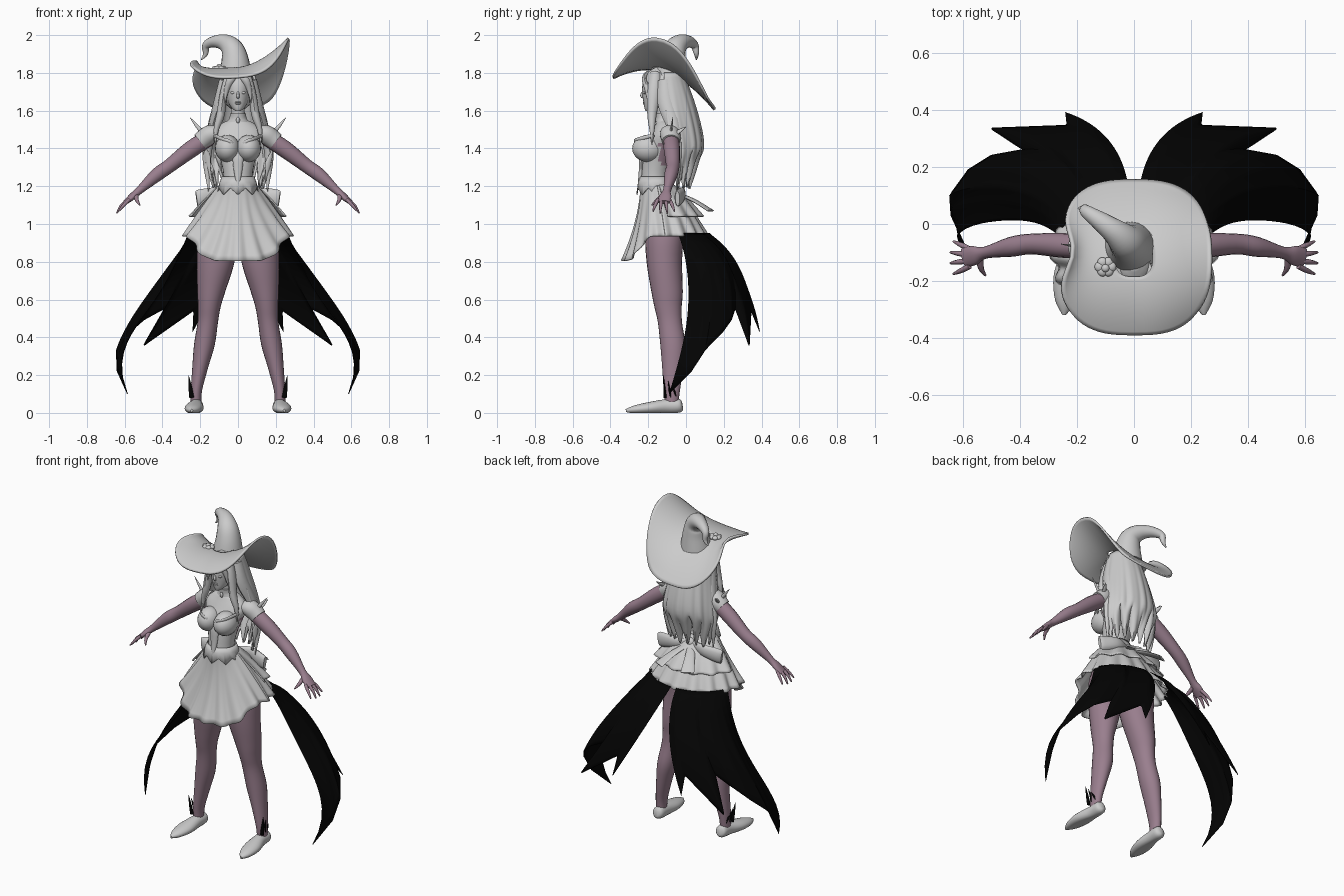
import bpy, bmesh, math
from math import sin, cos, pi, radians, exp
from mathutils import Vector

cube = bpy.data.objects.get("Cube")
if cube:
    bpy.data.objects.remove(cube)


def material(name, rgb):
    m = bpy.data.materials.new(name)
    m.use_nodes = True
    m.diffuse_color = (*rgb, 1)
    m.node_tree.nodes["Principled BSDF"].inputs["Base Color"].default_value = (*rgb, 1)
    return m


GREY = material("light grey", (.6, .6, .6))
SKIN = material("mauve skin", (.32, .21, .27))
BLACK = material("black cloth", (.001, .001, .001))


def finish(name, bm, mat, thick=0, angle=50):
    bmesh.ops.recalc_face_normals(bm, faces=bm.faces)
    me = bpy.data.meshes.new(name)
    bm.to_mesh(me)
    bm.free()
    me.materials.append(mat)
    me.shade_smooth()
    me.set_sharp_from_angle(angle=radians(angle))
    ob = bpy.data.objects.new(name, me)
    bpy.context.collection.objects.link(ob)
    if thick:
        mod = ob.modifiers.new("thickness", "SOLIDIFY")
        mod.thickness, mod.offset = thick, 0
    return ob


def skin_rows(name, rows, mat, closed=True, cap=True, thick=0):
    """Bridge rows of points into a surface."""
    bm = bmesh.new()
    vs = [[bm.verts.new(p) for p in row] for row in rows]
    n = len(vs[0])
    for a, b in zip(vs, vs[1:]):
        for j in range(n if closed else n - 1):
            k = (j + 1) % n
            bm.faces.new((a[j], a[k], b[k], b[j]))
    if cap and closed:
        bm.faces.new(vs[0])
        bm.faces.new(vs[-1])
    return finish(name, bm, mat, thick)


def spline(keys, steps):
    """Smooth curve through points of any dimension."""
    k = [Vector(p) for p in keys]
    k = [k[0]] + k + [k[-1]]
    out = []
    for a, b, c, d in zip(k, k[1:], k[2:], k[3:]):
        for i in range(steps):
            t = i / steps
            out.append(b + (c - a) * (t / 2) + (a * 2 - b * 5 + c * 4 - d) * (t * t / 2)
                       + (b * 3 - a - c * 3 + d) * (t ** 3 / 2))
    return out + [k[-1]]


def ring(n):
    return [(cos(2 * pi * j / n), sin(2 * pi * j / n)) for j in range(n)]


def stack(name, keys, mat, seg=24, steps=4):
    """Horizontal ellipses: x, y, z, half width, half depth."""
    rows = [[(x + rx * c, y + ry * s, z) for c, s in ring(seg)]
            for x, y, z, rx, ry in spline(keys, steps)]
    return skin_rows(name, rows, mat)


def tube(name, keys, mat, ref=(0, 0, 1), seg=12, steps=4, floor=-1):
    """Tapered sweep: x, y, z, half width, half thickness."""
    pts = spline(keys, steps)
    rows = []
    for i, p in enumerate(pts):
        d = (pts[min(i + 1, len(pts) - 1)] - pts[max(i - 1, 0)]).to_3d()
        side = d.cross(Vector(ref)).normalized()
        up = side.cross(d).normalized()
        row = [p.to_3d() + side * (c * p[3]) + up * (s * p[4]) for c, s in ring(seg)]
        for v in row:
            v.z = max(v.z, floor)
        rows.append(row)
    return skin_rows(name, rows, mat)


def ball(name, loc, size, mat=GREY):
    bm = bmesh.new()
    bmesh.ops.create_uvsphere(bm, u_segments=20, v_segments=12, radius=1)
    for v in bm.verts:
        v.co = Vector(a * b + c for a, b, c in zip(v.co, size, loc))
    return finish(name, bm, mat)


def smooth(lo, hi, v):
    t = min(max((v - lo) / (hi - lo), 0), 1)
    return t * t * (3 - 2 * t)


# Torso and neck, with bare skin at the sides of the back
torso = stack("torso", [(0, -.12, 1.08, .12, .1), (0, -.16, 1.2, .085, .08), (0, -.165, 1.25, .076, .072),
                        (0, -.15, 1.33, .09, .08), (0, -.13, 1.41, .115, .09), (0, -.11, 1.48, .135, .075),
                        (0, -.105, 1.53, .09, .055), (0, -.11, 1.56, .042, .042), (0, -.125, 1.64, .034, .036)], GREY)
torso.data.materials.append(SKIN)
for f in torso.data.polygons:
    if f.center.y > -.14 and 1.3 < f.center.z < 1.42 and abs(f.center.x) > .04:
        f.material_index = 1
stack("collar", [(0, -.11, 1.54, .06, .052), (0, -.115, 1.56, .046, .046), (0, -.12, 1.585, .042, .044)], GREY)
ball("collar_jewel", (0, -.165, 1.55), (.01, .008, .016))
tube("bodice_panel", [(0, -.215, 1.42, .03, .012), (0, -.235, 1.36, .03, .012), (0, -.238, 1.28, .022, .012),
                      (0, -.25, 1.18, .004, .008)], GREY, (0, 1, 0))

# Head and face
stack("head", [(0, -.2, 1.597, .012, .014), (0, -.18, 1.615, .034, .04), (0, -.16, 1.65, .054, .066),
               (0, -.148, 1.7, .065, .085), (0, -.14, 1.75, .067, .088), (0, -.135, 1.8, .055, .07),
               (0, -.13, 1.83, .02, .03)], GREY)
tube("nose", [(0, -.226, 1.705, .005, .004), (0, -.234, 1.68, .008, .009), (0, -.228, 1.667, .008, .004)],
     GREY, (0, 1, 0), 8)
for z in (1.637, 1.645):
    ball("lip", (0, -.222, z), (.015, .007, .005))

# Hair: scalp, and a long fall with a ragged hem
ball("hair_cap", (0, -.1, 1.71), (.09, .105, .11))
fall = spline([(.08, -.1, .08, 1.8), (.125, -.09, .135, 1.62), (.165, -.07, .155, 1.43),
               (.17, -.065, .125, 1.3), (.14, -.06, .08, 1.18)], 5)
rows = []
for i, (rx, cy, ry, z) in enumerate(fall):
    v = i / (len(fall) - 1)
    row = []
    for j in range(89):
        a = radians((j - 44) * (2.3 - .3 * v))
        tooth = abs((j / 11) % 1 - .5) * 2
        lift = (.13 + .05 * cos(j / 5)) * tooth * smooth(.45, 1, v)
        r = 1 + .04 * v * cos(j * 2 * pi / 11) + .02 * v * sin(j * .9)
        row.append((rx * r * sin(a), cy + ry * r * cos(a), z + lift))
    rows.append(row)
skin_rows("hair_fall", rows, GREY, closed=False, thick=.014)

# Hat: curled brim, bent crown, rosette
rows = []
for i in range(17):
    r = .25 + .75 * i / 16
    row = []
    for c, s in ring(72):
        x = .27 * r * math.copysign(abs(c) ** .72, c)
        y = -.117 + .27 * r * math.copysign(abs(s) ** .78, s)
        u = x / .27
        z = 1.825 - (1.4 if y < -.2 else 1.75) * (y + .2) ** 2 + .06 * x
        if u > 0:
            z += .145 * u ** 1.8 * max(0, 1 - abs((y + .15) / .27) ** 2.5)
        else:
            dent = exp(-((y + .09) / .1) ** 2)
            z += (.045 + .02 * dent) * u ** 4
            x *= 1 - .2 * dent * u * u
        row.append((x, y, z))
    rows.append(row)
skin_rows("hat_brim", rows, GREY, cap=False, thick=.012)
tube("hat_crown", [(-.015, -.082, 1.77, .092, .09), (-.015, -.075, 1.86, .074, .076), (-.03, -.06, 1.925, .06, .062),
                   (-.07, -.025, 1.96, .045, .045), (-.125, .015, 1.965, .031, .032), (-.168, .045, 1.945, .022, .022),
                   (-.172, .055, 1.9, .013, .013), (-.195, .055, 1.87, .003, .003)], GREY, (0, 1, 0), 20, 5)
for i in range(6):
    a = i * pi / 3
    ball("rosette_petal", (-.1 + .02 * cos(a), -.15 + .018 * sin(a), 1.825), (.018, .018, .012))
ball("rosette_centre", (-.1, -.155, 1.835), (.014, .014, .012))


# Skirt tiers with pleats
def skirt(name, first, last, length, pleats, flare):
    tier = []
    for i in range(15):
        v = i / 14
        row = []
        for j in range(129):
            a = first + (last - first) * j / 128
            c, s = cos(a), sin(a)
            front = max(0, -s)
            w = v ** (.85 + .9 * front) * flare
            p = 1 + .05 * v * cos(pleats * a)
            drop = length + .13 * smooth(.3, .95, front) * (flare == 1)
            row.append(((.088 + .192 * w) * c * p, -.155 + .045 * w + (.082 + .138 * w) * s * p, 1.21 - drop * v))
        tier.append(row)
    skin_rows(name, tier, GREY, closed=False, thick=.008)


skirt("skirt", 0, 2 * pi, .275, 16, 1)
skirt("back_peplum", .1, pi - .1, .17, 13, .86)

# Corset edge with points over the waist
rows = []
for k in range(3):
    rows.append([((.083 + .012 * k) * c, -.162 + (.078 + .01 * k) * s,
                  1.25 - .03 * k - (.07 * abs((j / 8) % 1 - .5) if k == 2 else 0))
                 for j, (c, s) in enumerate(ring(64))])
skin_rows("corset_edge", rows, GREY, cap=False, thick=.006)
ball("bow_knot", (0, -.045, 1.17), (.03, .025, .03))

# Everything that comes in pairs
for s in (1, -1):
    side = "left_" if s > 0 else "right_"

    def pair(name, keys, mat, **kw):
        tube(side + name, [(s * k[0], *k[1:]) for k in keys], mat, **kw)

    def thorn(name, base, tip, r, mat):
        mid = Vector(base).lerp(Vector(tip), .5)
        pair(name, [(*base, r, r * .6), (*mid, r * .7, r * .4), (*tip, .001, .001)], mat, ref=(0, 1, 0), seg=8, steps=2)

    ball(side + "eye", (s * .027, -.22, 1.695), (.014, .008, .007))
    ball(side + "bust", (s * .056, -.2, 1.4), (.066, .085, .072))
    pair("bust_trim", [(.01, -.235, 1.4, .005, .012), (.04, -.27, 1.435, .005, .01),
                       (.085, -.25, 1.45, .005, .01), (.125, -.17, 1.47, .005, .01)], GREY)
    # Face-framing locks
    pair("fringe", [(-.005, -.2, 1.8, .012, .012), (.035, -.222, 1.77, .02, .012), (.06, -.205, 1.71, .014, .014),
                    (.07, -.2, 1.64, .002, .002)], GREY, ref=(0, 1, 0), seg=8)
    pair("front_lock", [(.04, -.16, 1.8, .025, .03), (.074, -.17, 1.7, .02, .035), (.092, -.18, 1.58, .022, .025),
                        (.115, -.18, 1.5, .014, .014), (.12, -.18, 1.42, .002, .002)], GREY, ref=(0, 1, 0), seg=8)
    pair("side_lock", [(.07, -.11, 1.76, .03, .04), (.1, -.1, 1.64, .03, .05), (.14, -.06, 1.5, .025, .035),
                       (.165, -.04, 1.36, .024, .02), (.155, -.05, 1.17, .002, .002)], GREY, ref=(0, 1, 0), seg=8)

    # Sleeve and arm
    pair("sleeve", [(.11, -.09, 1.48, .048, .04), (.145, -.085, 1.475, .054, .05), (.175, -.08, 1.455, .052, .051),
                    (.2, -.08, 1.435, .047, .048)], GREY, seg=20)
    thorn("sleeve_spike", (.19, -.08, 1.485), (.255, -.07, 1.565), .012, GREY)
    thorn("sleeve_back_spike", (.185, -.05, 1.48), (.21, 0, 1.515), .018, GREY)
    pair("arm", [(.15, -.08, 1.46, .042, .043), (.25, -.075, 1.395, .043, .045), (.36, -.07, 1.31, .036, .037),
                 (.43, -.08, 1.26, .035, .036), (.52, -.1, 1.18, .021, .021), (.56, -.11, 1.145, .034, .018),
                 (.595, -.118, 1.115, .034, .012)], SKIN, seg=16)
    for k in range(4):
        y = -.088 - .02 * k
        reach = .01 * (k in (1, 2))
        pair("finger", [(.575, y, 1.13, .01, .01), (.605 + reach, y + .01 * (1.5 - k), 1.1, .009, .009),
                        (.632 + reach, y + .018 * (1.5 - k), 1.067 - reach, .004, .004)], SKIN, seg=8)
    pair("thumb", [(.54, -.12, 1.15, .014, .012), (.535, -.155, 1.125, .01, .01), (.52, -.18, 1.1, .004, .004)],
         SKIN, seg=8)

    # Leg, shoe and ankle wisps
    stack(side + "leg", [(s * x, y, z, rx, ry) for x, y, z, rx, ry in (
        (.2225, -.075, .05, .028, .035), (.22, -.075, .12, .03, .043), (.2, -.07, .24, .042, .056),
        (.178, -.07, .36, .055, .066), (.16, -.085, .48, .054, .064), (.152, -.095, .56, .06, .072),
        (.142, -.1, .64, .074, .083), (.118, -.115, .8, .1, .094), (.105, -.115, .96, .103, .1),
        (.08, -.12, 1.1, .06, .07))], SKIN)
    pair("shoe", [(.22, -.018, .04, .012, .02), (.22, -.035, .038, .034, .036), (.222, -.1, .035, .037, .038),
                  (.232, -.19, .026, .05, .032), (.24, -.27, .018, .036, .022), (.245, -.318, .012, .006, .008)],
         GREY, seg=20, floor=0)
    for k in range(3):
        thorn("ankle_wisp", (.245 - .008 * k, -.11 + .03 * k, .08), (.262, -.12 + .025 * k, .2 - .03 * k), .013, BLACK)

    # Bow at the back of the waist
    pair("bow_loop", [(.01, -.05, 1.165, .01, .02), (.1, -.02, 1.16, .018, .035), (.19, -.04, 1.14, .02, .045),
                      (.22, -.045, 1.135, .012, .04)], GREY)
    pair("bow_tail", [(.01, -.04, 1.16, .02, .008), (.06, .05, 1.12, .03, .008), (.1, .13, 1.07, .04, .006)], GREY)

    # Torn cape panel hanging from the back of the skirt, ending in a hooked point
    edge = [(0, .24, .39, .43), (.13, .235, .345, .54), (.34, .505, .335, .35), (.5, .39, .26, .55),
            (.6, .5, .24, .49), (.7, .58, .19, .42), (.8, .645, .1, .33), (.9, .64, .03, .22), (1, .585, -.09, .1)]
    cols = []
    for i in range(61):
        t = i / 60
        a, b = next((p, q) for p, q in zip(edge, edge[1:]) if t <= q[0])
        low = Vector(a[1:]).lerp(Vector(b[1:]), (t - a[0]) / (b[0] - a[0]))
        ang = radians(86 - 71 * t)
        top = Vector((.27 * cos(ang), -.1 + .225 * sin(ang), .95))
        bulge = Vector((-.04, .035, .04)).lerp(Vector((-.01, .075, .05)), t)
        hook = Vector((.08, .01, .04)) * t ** 8
        cols.append([])
        for k in range(19):
            v = k / 18
            p = top.lerp(low, v) + bulge * (4 * v * (1 - v)) + hook * (13 * v ** 4 * (1 - v))
            cols[-1].append((s * p.x, p.y, p.z))
    skin_rows(side + "cape", cols, BLACK, closed=False, thick=.004)
